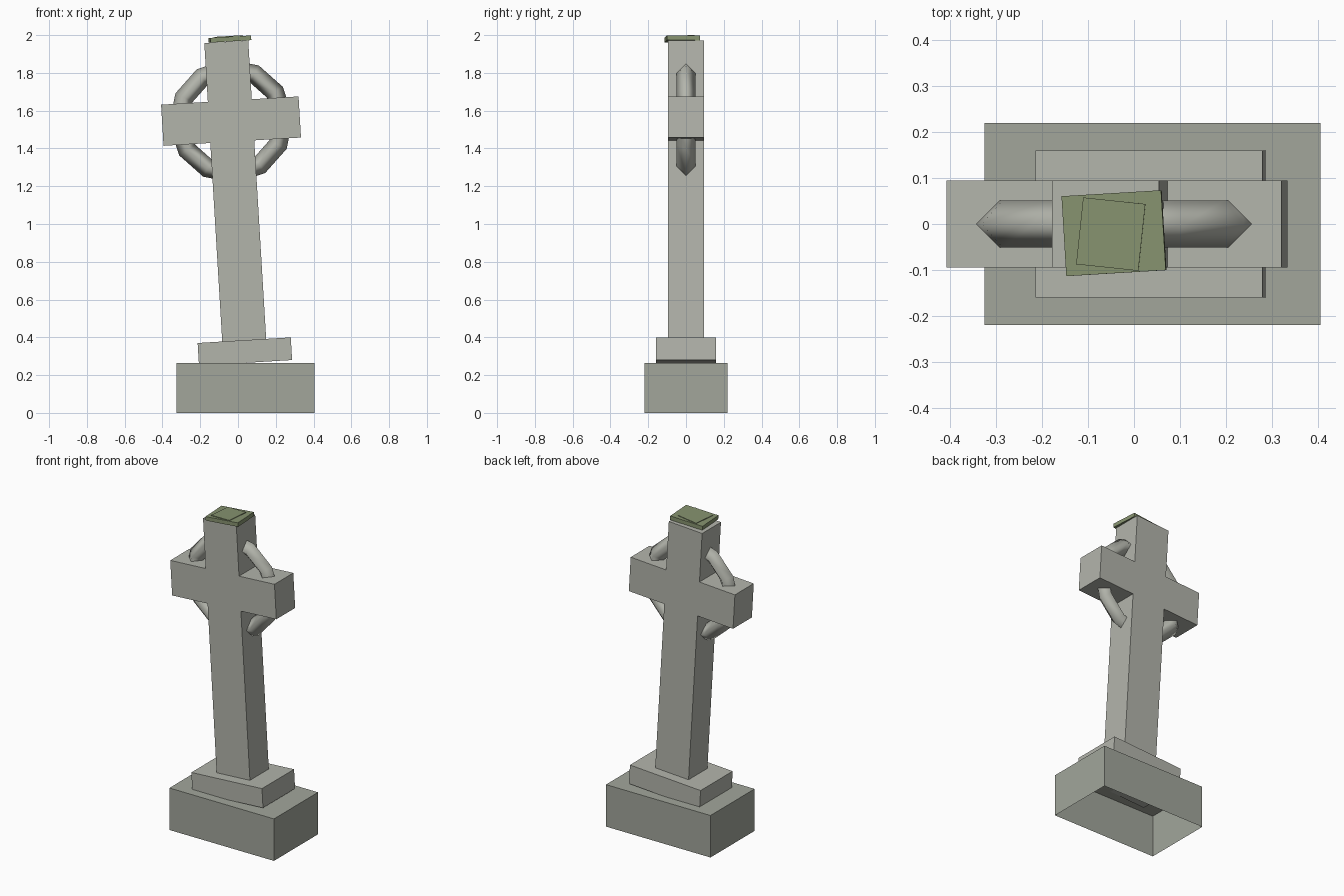
import bpy, bmesh
from mathutils import Matrix, Vector

if "Cube" in bpy.data.objects:
    bpy.data.objects.remove(bpy.data.objects["Cube"])

TILT = -0.06                       # lean of everything above the base
PIVOT = Vector((0.04, 0, 0.265))   # centre of the base top
LEAN = Matrix.Translation(PIVOT) @ Matrix.Rotation(TILT, 4, 'Y')


def material(name, color):
    m = bpy.data.materials.new(name)
    m.diffuse_color = (*color, 1)
    m.use_nodes = True
    m.node_tree.nodes["Principled BSDF"].inputs["Base Color"].default_value = m.diffuse_color
    return m


STONE = material("stone", (0.45, 0.46, 0.41))
PLINTH = material("weathered_stone", (0.36, 0.38, 0.33))
MOSS = material("moss", (0.24, 0.29, 0.16))


def finish(name, bm, mat, matrix):
    me = bpy.data.meshes.new(name)
    bmesh.ops.recalc_face_normals(bm, faces=bm.faces)
    bm.to_mesh(me)
    bm.free()
    me.materials.append(mat)
    ob = bpy.data.objects.new(name, me)
    bpy.context.collection.objects.link(ob)
    ob.matrix_world = matrix
    return ob


def box(name, size, mat, matrix, open_bottom=False):
    bm = bmesh.new()
    bmesh.ops.create_cube(bm, size=1, matrix=Matrix.Diagonal((*size, 1)))
    if open_bottom:
        low = [f for f in bm.faces if f.calc_center_median().z < -size[2] * 0.49]
        bmesh.ops.delete(bm, geom=low, context='FACES_ONLY')
    return finish(name, bm, mat, matrix)


# Base block (hollow underneath) and leaning step
box("base", (0.73, 0.44, 0.265), PLINTH, Matrix.Translation((0.04, 0, 0.1325)), True)
box("step", (0.494, 0.32, 0.12), STONE, LEAN @ Matrix.Translation((0, 0, 0.06)))

# Cross: half outline mirrored, then extruded front to back
s, a, lo, hi, top = 0.1165, 0.3645, 1.173, 1.391, 1.703
half = [(s, 0.11), (s, lo), (a, lo), (a, hi), (s, hi), (s, top)]
outline = half + [(-x, z) for x, z in reversed(half)]
bm = bmesh.new()
face = bm.faces.new([bm.verts.new((x, -0.094, z)) for x, z in outline])
ext = bmesh.ops.extrude_face_region(bm, geom=[face], use_keep_orig=True)
bmesh.ops.translate(bm, vec=(0, 0.188, 0),
                    verts=[v for v in ext["geom"] if isinstance(v, bmesh.types.BMVert)])
finish("cross", bm, STONE, LEAN)

# Ring: 12-segment torus with a diamond section
bpy.ops.mesh.primitive_torus_add(major_segments=12, minor_segments=4,
                                 major_radius=0.278, minor_radius=0.051)
ring = bpy.context.object
ring.name = "ring"
ring.data.materials.append(STONE)
bpy.ops.object.shade_smooth()
ring.matrix_world = (LEAN @ Matrix.Translation((0, 0, 1.282))
                     @ Matrix.Rotation(1.5707963, 4, 'X'))

# Moss patches on top
for name, size, loc, turn in (
        ("moss_large", (0.217, 0.174, 0.025), (-0.0435, -0.02, 1.979), 0.06),
        ("moss_small", (0.136, 0.146, 0.02), (-0.05, -0.022, 1.985), -0.105)):
    box(name, size, MOSS, Matrix.Translation(loc) @ Matrix.Rotation(TILT, 4, 'Y')
        @ Matrix.Rotation(turn, 4, 'Z'))
